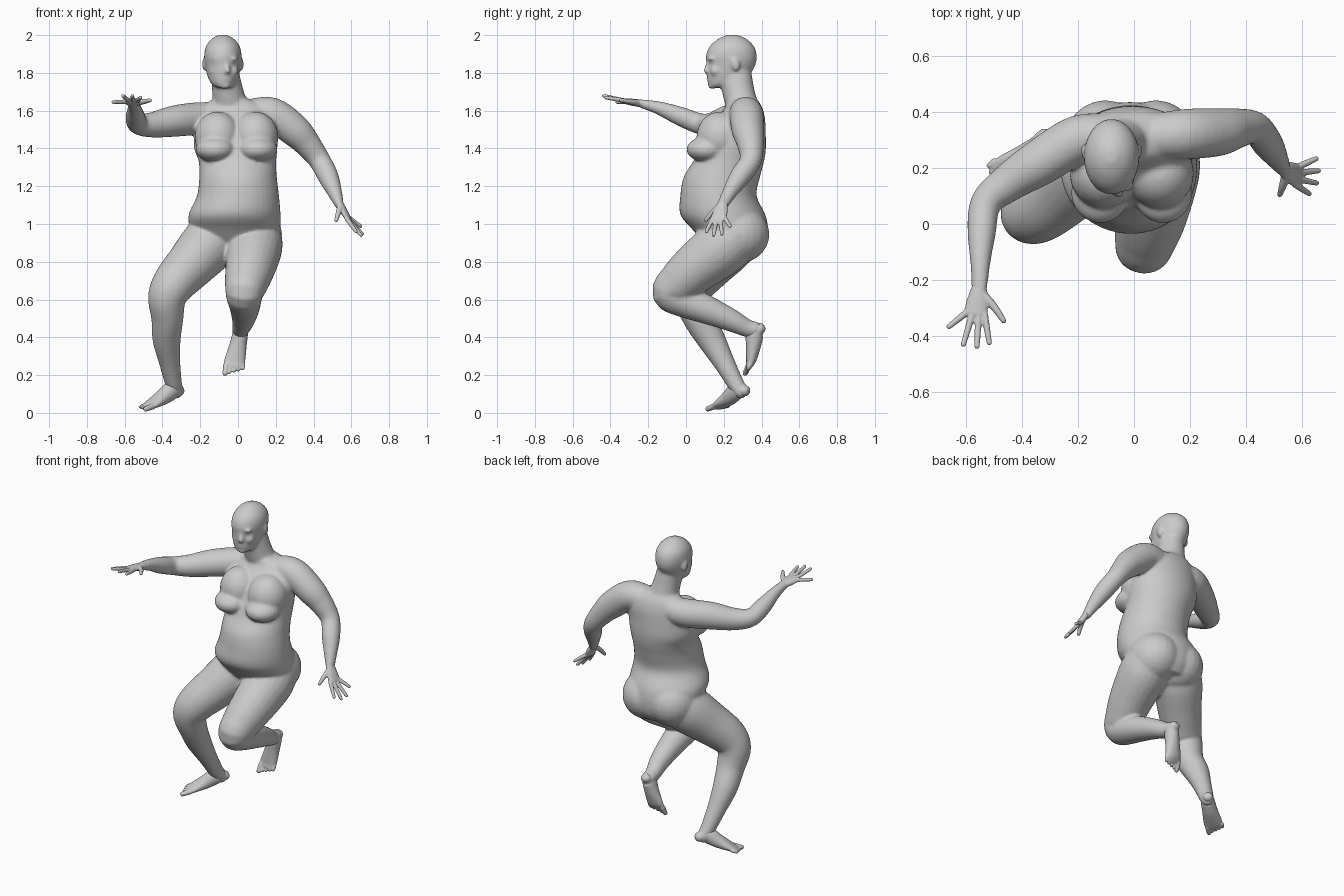
import bpy, bmesh, math
from mathutils import Vector, Matrix


def spline(rows, steps=5):
    """Catmull-Rom through rows of (x, y, z, r1, r2)."""
    rows = [tuple(r) if len(r) == 5 else tuple(r) + (r[3],) for r in rows]
    out = []
    for i in range(len(rows) - 1):
        p0, p1, p2 = rows[max(i - 1, 0)], rows[i], rows[i + 1]
        p3 = rows[min(i + 2, len(rows) - 1)]
        for s in range(steps):
            t = s / steps
            out.append([0.5 * (2 * b + (c - a) * t + (2 * a - 5 * b + 4 * c - d) * t * t
                               + (3 * b - a - 3 * c + d) * t ** 3)
                        for a, b, c, d in zip(p0, p1, p2, p3)])
    out.append(list(rows[-1]))
    return out


def loft(bm, rows, ref=(1, 0, 0), flat=False, n=24):
    """Closed tube through elliptical sections; r1 lies along ref."""
    pts = spline(rows)
    rings = []
    for i, p in enumerate(pts):
        c = Vector(p[:3])
        t = Vector(pts[min(i + 1, len(pts) - 1)][:3]) - Vector(pts[max(i - 1, 0)][:3])
        t = Vector((0, 0, 1)) if flat else t.normalized()
        a = Vector(ref)
        a = (a - t * a.dot(t)).normalized()
        b = t.cross(a)
        sections = [(0, 1)]
        if not flat and i in (0, len(pts) - 1):     # rounded ends
            d = min(p[3], p[4])
            sections = [(0, 1), (0.5 * d, 0.87), (0.87 * d, 0.5)]
            if i == 0:
                sections = [(-o, s) for o, s in reversed(sections)]
        for o, s in sections:
            rings.append([bm.verts.new(c + t * o
                          + a * (math.cos(k * math.tau / n) * p[3] * s)
                          + b * (math.sin(k * math.tau / n) * p[4] * s)) for k in range(n)])
    for u, v in zip(rings, rings[1:]):
        for k in range(n):
            bm.faces.new((u[k], u[(k + 1) % n], v[(k + 1) % n], v[k]))
    bm.faces.new(rings[0][::-1])
    bm.faces.new(rings[-1])


def blob(bm, c, r, tilt=0):
    m = Matrix.Translation(c) @ Matrix.Rotation(tilt, 4, 'X') @ Matrix.Diagonal((*r, 1))
    bmesh.ops.create_uvsphere(bm, u_segments=24, v_segments=14, radius=1, matrix=m)


def finish(bm, name, voxel, smooth):
    """Fuse overlapping volumes into one skin."""
    bmesh.ops.recalc_face_normals(bm, faces=bm.faces)
    me = bpy.data.meshes.new(name)
    bm.to_mesh(me)
    bm.free()
    ob = bpy.data.objects.new(name, me)
    bpy.context.collection.objects.link(ob)
    rm = ob.modifiers.new("fuse", 'REMESH')
    rm.mode = 'VOXEL'
    rm.voxel_size = voxel
    rm.use_smooth_shade = True
    sm = ob.modifiers.new("soften", 'SMOOTH')
    sm.factor = 0.5
    sm.iterations = smooth


body = bmesh.new()

# torso
loft(body, [(-.005, .285, .83, .13, .1), (-.01, .265, .89, .19, .16), (-.015, .235, .97, .235, .2),
            (-.018, .195, 1.05, .243, .225), (0, .172, 1.15, .217, .202), (0, .19, 1.25, .205, .202),
            (-.003, .225, 1.33, .205, .188), (-.012, .245, 1.40, .22, .178),
            (-.01, .262, 1.48, .22, .16), (0, .288, 1.56, .212, .13),
            (-.01, .305, 1.62, .17, .097), (-.04, .295, 1.665, .09, .078)], flat=True, n=40)
for s in (-1, 1):
    blob(body, (-.008 + s * .112, .112, 1.395), (.105, .11, .068))     # bust
    blob(body, (-.008 + s * .1, .18, 1.46), (.122, .125, .135))        # upper chest
    blob(body, (-.012 + s * .09, .272, .945), (.155, .17, .155))       # seat

# neck
loft(body, [(-.035, .305, 1.6, .1, .085), (-.052, .28, 1.69, .084, .085),
            (-.07, .258, 1.80, .075, .088)])

# head
loft(body, [(-.076, .168, 1.722, .04, .044), (-.078, .195, 1.745, .066, .08),
            (-.08, .222, 1.79, .084, .112), (-.08, .238, 1.84, .093, .129),
            (-.08, .24, 1.89, .099, .135), (-.08, .243, 1.94, .09, .118),
            (-.08, .245, 1.98, .06, .075), (-.08, .245, 2.002, .02, .025)], flat=True, n=32)
loft(body, [(-.064, .122, 1.86, .009), (-.057, .11, 1.83, .012), (-.054, .106, 1.808, .018, .013)])
blob(body, (-.065, .127, 1.766), (.027, .016, .014))            # lips
blob(body, (-.07, .14, 1.732), (.032, .024, .018))              # chin
for s in (-1, 1):
    blob(body, (-.07 + s * .036, .134, 1.875), (.036, .02, .012))    # brow
    blob(body, (-.074 + s * .045, .156, 1.81), (.032, .028, .03))    # cheek
    blob(body, (-.08 + s * .097, .262, 1.845), (.014, .024, .036), .25)  # ear

# raised arm
loft(body, [(-.06, .31, 1.565, .075), (-.19, .305, 1.56, .086), (-.335, .22, 1.545, .083),
            (-.45, .145, 1.525, .068), (-.528, .075, 1.53, .056), (-.543, -.03, 1.57, .051),
            (-.548, -.14, 1.613, .036), (-.552, -.235, 1.637, .029, .023)], ref=(1, 0, .3))
# lowered arm
loft(body, [(.06, .31, 1.58, .08), (.18, .32, 1.58, .09), (.3, .328, 1.495, .086),
            (.37, .342, 1.42, .071), (.433, .342, 1.335, .058), (.478, .285, 1.25, .055),
            (.513, .23, 1.165, .039), (.537, .193, 1.10, .024, .03)], ref=(1, 0, .3))

# standing leg
loft(body, [(-.1, .27, .95, .14), (-.165, .21, .88, .148), (-.25, .125, .785, .132),
            (-.335, .05, .69, .116), (-.375, .035, .61, .102), (-.374, .07, .5, .085),
            (-.378, .133, .39, .075), (-.362, .2, .27, .057), (-.343, .257, .165, .046),
            (-.328, .29, .115, .04)])
# lifted leg
loft(body, [(.09, .27, .95, .14), (.085, .19, .875, .15), (.065, .055, .77, .133),
            (.045, -.035, .69, .116), (.033, -.08, .635, .1), (.035, .0, .59, .088),
            (.035, .12, .542, .075), (.028, .24, .49, .06), (.016, .32, .45, .048),
            (.013, .365, .44, .044)])
finish(body, "body", .008, 11)


def hand(name, wrist, knuckle, across, thumb, tips):
    """Palm plus tapered digits; across points to the thumb side."""
    bm = bmesh.new()
    w, k, a = Vector(wrist), Vector(knuckle), Vector(across).normalized()
    m = w.lerp(k, .5)
    loft(bm, [(*w, .028, .021), (*m, .038, .019), (*k, .043, .015)], ref=a)
    for i, tip in enumerate(tips):
        base, tip = k + a * (.033 - .022 * i), Vector(tip)
        tip = tip - (tip - base).normalized() * .006
        loft(bm, [(*base, .0125), (*base.lerp(tip, .5), .0115), (*tip, .0095)], ref=a, n=12)
    base, tip = w.lerp(k, .2) + a * .014, Vector(thumb)
    loft(bm, [(*base, .017), (*(base.lerp(tip, .5) + a * .006), .014), (*tip, .01)], ref=(k - w), n=12)
    finish(bm, name, .004, 3)


hand("raised_hand", (-.552, -.23, 1.637), (-.565, -.32, 1.65), (1, -.12, .1),
     (-.465, -.345, 1.655), [(-.515, -.43, 1.67), (-.56, -.442, 1.68),
                             (-.61, -.435, 1.68), (-.665, -.37, 1.645)])
hand("lowered_hand", (.535, .195, 1.11), (.582, .172, 1.03), (-.15, -1, -.1),
     (.52, .105, 1.02), [(.628, .106, .955), (.655, .145, .936),
                         (.662, .19, .942), (.654, .235, .985)])


def foot(name, rows, inner, way, big):
    """Foot body, then five toes from the inner side outwards."""
    bm = bmesh.new()
    a, d, b = Vector(inner).normalized(), Vector(way).normalized(), Vector(rows[-1][:3])
    loft(bm, rows, ref=a)
    for i in range(5):
        base = b + a * (.038 - .022 * i) - d * (.004 * i)
        r = .017 if i == 0 else .012
        tip = base + d * (big - .006 * i)
        loft(bm, [(*base, r), (*tip, r * .85)], ref=a, n=12)
    finish(bm, name, .0045, 5)


foot("standing_foot", [(-.315, .31, .117, .033, .03), (-.345, .272, .122, .041, .05),
                       (-.395, .235, .085, .047, .042), (-.45, .195, .05, .056, .026),
                       (-.478, .175, .034, .054, .017)], (.66, -.75, 0), (-.17, -.15, -.065), .048)
foot("lifted_foot", [(.015, .392, .447, .034, .03), (.012, .365, .42, .041, .047),
                     (.0, .357, .355, .046, .04), (-.016, .345, .28, .055, .027),
                     (-.024, .333, .248, .054, .017)], (-1, 0, .12), (-.03, -.09, -.2), .048)
